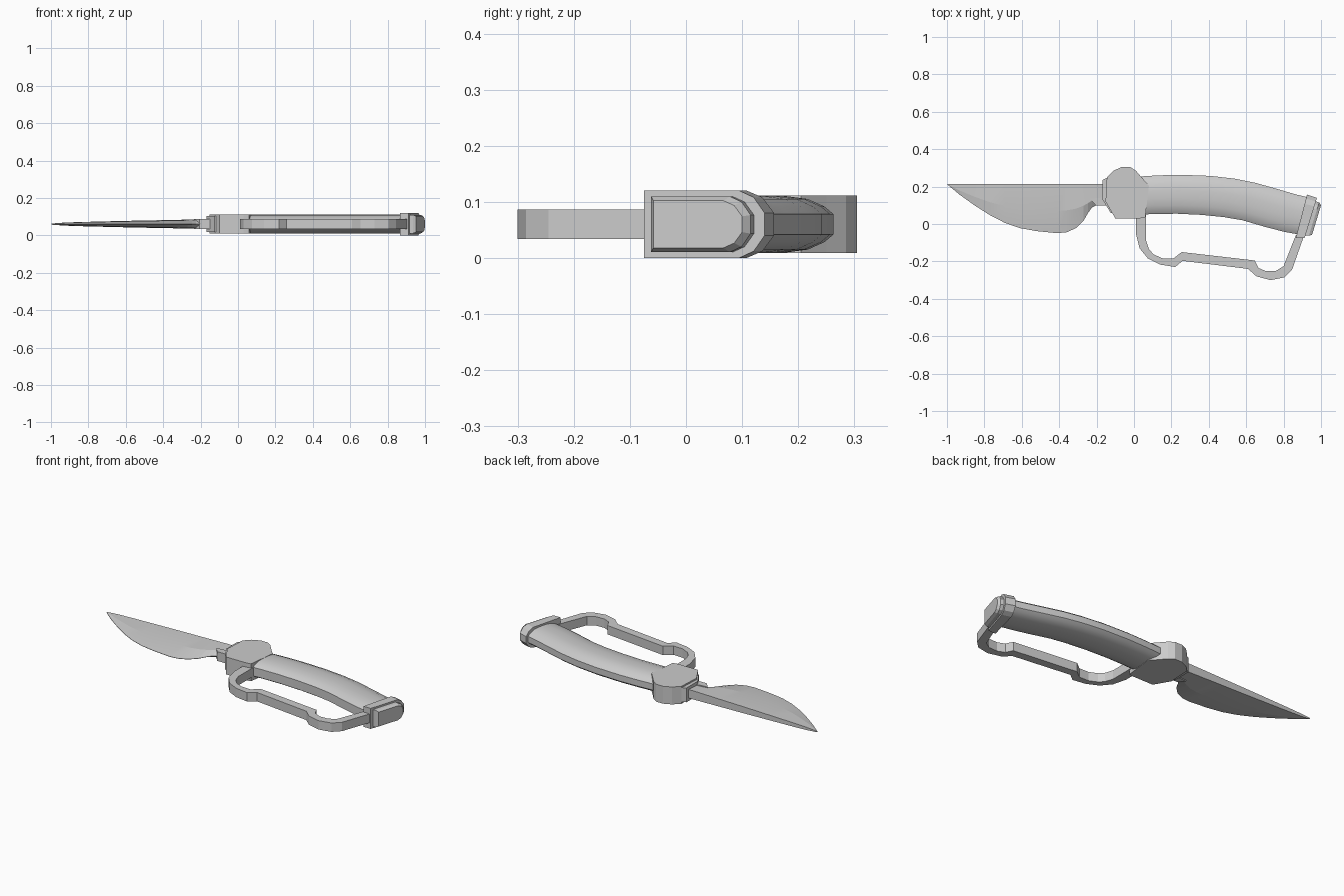
import bpy, bmesh
from mathutils import Vector

ZC = 0.06  # mid plane of the whole knife


def finish(name, bm, smooth=None):
    bmesh.ops.recalc_face_normals(bm, faces=bm.faces)
    me = bpy.data.meshes.new(name)
    bm.to_mesh(me)
    bm.free()
    ob = bpy.data.objects.new(name, me)
    bpy.context.collection.objects.link(ob)
    if smooth:
        bpy.ops.object.select_all(action='DESELECT')
        ob.select_set(True)
        bpy.context.view_layer.objects.active = ob
        bpy.ops.object.shade_smooth_by_angle(angle=smooth)
    return ob


def prism(name, outline, hz):
    """Extrude an xy outline symmetrically about the mid plane."""
    bm = bmesh.new()
    f = bm.faces.new([bm.verts.new((x, y, ZC - hz)) for x, y in outline])
    up = bmesh.ops.extrude_face_region(bm, geom=[f])['geom']
    vs = [v for v in up if isinstance(v, bmesh.types.BMVert)]
    bmesh.ops.translate(bm, verts=vs, vec=(0, 0, 2 * hz))
    return finish(name, bm)


def loft(name, rings, smooth=None):
    """Skin closed rings of points and cap both ends."""
    bm = bmesh.new()
    rs = [[bm.verts.new(p) for p in r] for r in rings]
    n = len(rs[0])
    for a, b in zip(rs, rs[1:]):
        for i in range(n):
            j = (i + 1) % n
            bm.faces.new((a[i], a[j], b[j], b[i]))
    bm.faces.new(rs[0])
    bm.faces.new(rs[-1])
    bmesh.ops.remove_doubles(bm, verts=bm.verts, dist=1e-5)
    return finish(name, bm, smooth)


def ring(bottom, top, half, scale=1.0):
    """Mirrored section (fraction, half thickness) between two xy points."""
    b, t = Vector(bottom), Vector(top)
    side = lambda s, pts: [(*b.lerp(t, f), ZC + s * h * scale) for f, h in pts]
    return side(1, half) + side(-1, half[::-1])


# Blade: x, bevel line y, cutting edge y, half thickness
SPINE = 0.215
stations = [(-0.998, 0.212, 0.211, 0.003), (-0.93, 0.178, 0.155, 0.008),
            (-0.85, 0.145, 0.098, 0.011), (-0.77, 0.116, 0.047, 0.013),
            (-0.69, 0.097, 0.006, 0.015), (-0.61, 0.082, -0.022, 0.017),
            (-0.52, 0.073, -0.038, 0.019), (-0.41, 0.07, -0.049, 0.021),
            (-0.36, 0.073, -0.044, 0.022), (-0.31, 0.082, -0.022, 0.023),
            (-0.27, 0.098, 0.017, 0.024), (-0.245, 0.112, 0.06, 0.024),
            (-0.225, 0.125, 0.088, 0.025), (-0.2, 0.13, 0.1, 0.025),
            (-0.13, 0.13, 0.1, 0.025)]
loft("blade", [[(x, SPINE, ZC + h), (x, SPINE, ZC - h), (x, bev, ZC - h * 0.85),
                (x, edge, ZC - 0.001), (x, edge, ZC + 0.001), (x, bev, ZC + h * 0.85)]
               for x, bev, edge, h in stations], 0.12)

# Ricasso block and stepped bolster
prism("ricasso", [(-0.235, 0.135), (-0.13, 0.145), (-0.13, 0.1), (-0.205, 0.1)], 0.027)
prism("bolster_collar", [(-0.168, 0.235), (-0.14, 0.25), (-0.08, 0.25), (-0.08, 0.06),
                         (-0.125, 0.06), (-0.168, 0.13)], 0.042)
prism("bolster", [(-0.145, 0.25), (-0.11, 0.285), (-0.065, 0.305), (-0.02, 0.305),
                  (0.01, 0.285), (0.04, 0.25), (0.08, 0.205), (0.06, 0.035),
                  (0.03, 0.03), (-0.1, 0.03), (-0.152, 0.12)], 0.051)

# Grip: rounded section swept along the curved handle
grip_half = [(0, 0.025), (0.08, 0.036), (0.22, 0.046), (0.4, 0.05), (0.6, 0.05),
             (0.78, 0.045), (0.92, 0.032), (1, 0.018)]
grip = [((0.03, 0.05), (0.03, 0.254)), ((0.12, 0.054), (0.13, 0.26)),
        ((0.23, 0.055), (0.25, 0.263)), ((0.36, 0.049), (0.41, 0.257)),
        ((0.48, 0.037), (0.54, 0.242)), ((0.58, 0.02), (0.65, 0.22)),
        ((0.7, -0.015), (0.78, 0.183)), ((0.8, -0.041), (0.87, 0.157)),
        ((0.875, -0.055), (0.94, 0.14))]
loft("grip", [ring(b, t, grip_half) for b, t in grip], 0.6)

# Knuckle guard: closed band from outer and inner outlines
outer = [(0.01, 0.06), (0.01, -0.05), (0.03, -0.13), (0.075, -0.185), (0.14, -0.217),
         (0.22, -0.23), (0.26, -0.197), (0.61, -0.24), (0.655, -0.28), (0.73, -0.3),
         (0.805, -0.285), (0.845, -0.245), (0.91, -0.06)]
inner = [(0.065, 0.06), (0.065, -0.09), (0.08, -0.135), (0.105, -0.162), (0.15, -0.183),
         (0.21, -0.185), (0.255, -0.15), (0.645, -0.195), (0.665, -0.235), (0.705, -0.252),
         (0.76, -0.25), (0.8, -0.225), (0.865, -0.06)]
loft("knuckle_guard", [[(*o, ZC + 0.026), (*o, ZC - 0.026), (*i, ZC - 0.026), (*i, ZC + 0.026)]
                       for o, i in zip(outer, inner)])

# Pommel collar and end cap, chamfered on the upper side
cap_half = [(0, 0.06), (0.79, 0.06), (0.91, 0.048), (1, 0.02)]
loft("pommel_collar", [ring((0.865, -0.075), (0.925, 0.157), cap_half),
                       ring((0.912, -0.075), (0.978, 0.14), cap_half)])
loft("pommel_cap", [ring((0.9, -0.062), (0.96, 0.125), cap_half, 0.83),
                    ring((0.935, -0.062), (0.99, 0.115), cap_half, 0.83),
                    ring((0.952, -0.058), (1.0, 0.1), cap_half, 0.7)])
